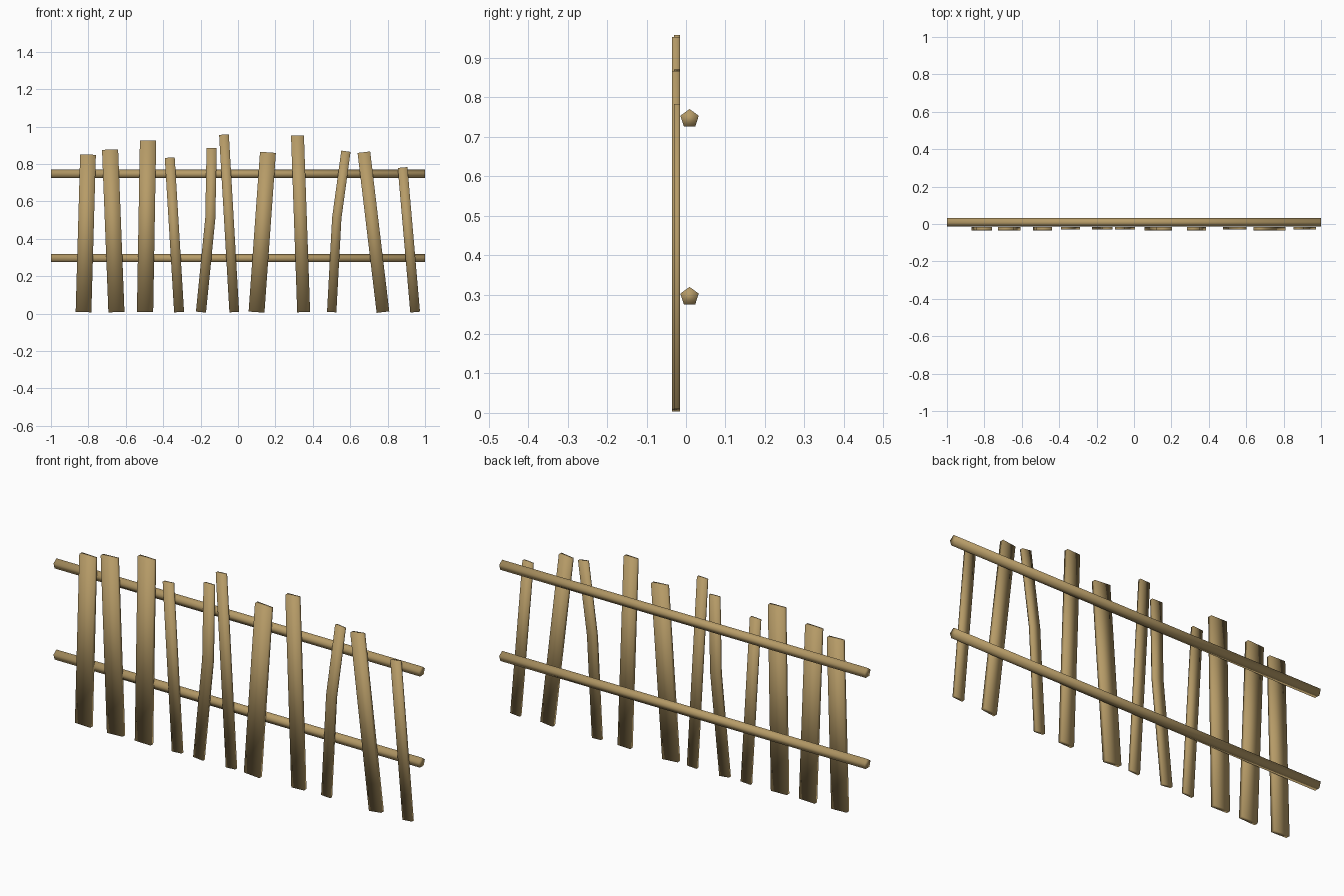
import bpy, bmesh, math
from mathutils import Vector

if "Cube" in bpy.data.objects:
    bpy.data.objects.remove(bpy.data.objects["Cube"])

wood = bpy.data.materials.new("weathered_wood")
wood.diffuse_color = (0.47, 0.33, 0.137, 1)
wood.use_nodes = True
wood.node_tree.nodes["Principled BSDF"].inputs["Base Color"].default_value = wood.diffuse_color


def finish(name, bm):
    bmesh.ops.recalc_face_normals(bm, faces=bm.faces)
    for f in bm.faces:
        f.smooth = True
    mesh = bpy.data.meshes.new(name)
    bm.to_mesh(mesh)
    bm.free()
    mesh.materials.append(wood)
    obj = bpy.data.objects.new(name, mesh)
    bpy.context.collection.objects.link(obj)


def loft(name, rings):
    """Skin a list of closed rings and cap both ends."""
    bm = bmesh.new()
    loops = [[bm.verts.new(p) for p in ring] for ring in rings]
    n = len(loops[0])
    for a, b in zip(loops, loops[1:]):
        for i in range(n):
            j = (i + 1) % n
            bm.faces.new((a[i], a[j], b[j], b[i]))
    bm.faces.new(loops[0])
    bm.faces.new(loops[-1])
    finish(name, bm)


# Two five-sided rails, point up, running the full length
def rail(name, z):
    ring = [(0.009 + 0.0245 * math.sin(math.tau * k / 5),
             z + 0.0245 * math.cos(math.tau * k / 5)) for k in range(5)]
    loft(name, [[(x, y, h) for y, h in ring] for x in (-1, 1)])


rail("lower_rail", 0.295)
rail("upper_rail", 0.746)

# Crooked slats nailed to the front of the rails
BACK = -0.015


def slat(name, path, width):
    pts = [Vector((x, 0, z)) for x, z in path]
    thick = 0.0205 if width > 0.06 else 0.015
    rings = []
    for i, p in enumerate(pts):
        d = (pts[min(i + 1, len(pts) - 1)] - pts[max(i - 1, 0)]).normalized()
        side = Vector((d.z, 0, -d.x)) * width / 2
        rings.append([p + side * s + Vector((0, y, 0))
                      for s, y in ((-1, BACK - thick), (1, BACK - thick), (1, BACK), (-1, BACK))])
    loft(name, rings)


# bottom x, top x, top z, width, optional x of the bend at mid height
SLATS = [
    (-0.826, -0.802, 0.850, 0.084, None),
    (-0.650, -0.684, 0.877, 0.086, None),
    (-0.497, -0.481, 0.925, 0.087, None),
    (-0.315, -0.365, 0.834, 0.053, None),
    (-0.198, -0.141, 0.886, 0.054, -0.148),
    (-0.020, -0.075, 0.957, 0.052, None),
    (0.099, 0.160, 0.862, 0.085, None),
    (0.351, 0.318, 0.952, 0.069, None),
    (0.501, 0.577, 0.868, 0.050, 0.528),
    (0.775, 0.673, 0.863, 0.068, None),
    (0.947, 0.880, 0.781, 0.052, None),
]
for n, (x0, x1, top, width, bend) in enumerate(SLATS, 1):
    path = [(x0, 0.008), (x1, top)]
    if bend is not None:
        path.insert(1, (bend, 0.51))
    slat(f"slat_{n}", path, width)
